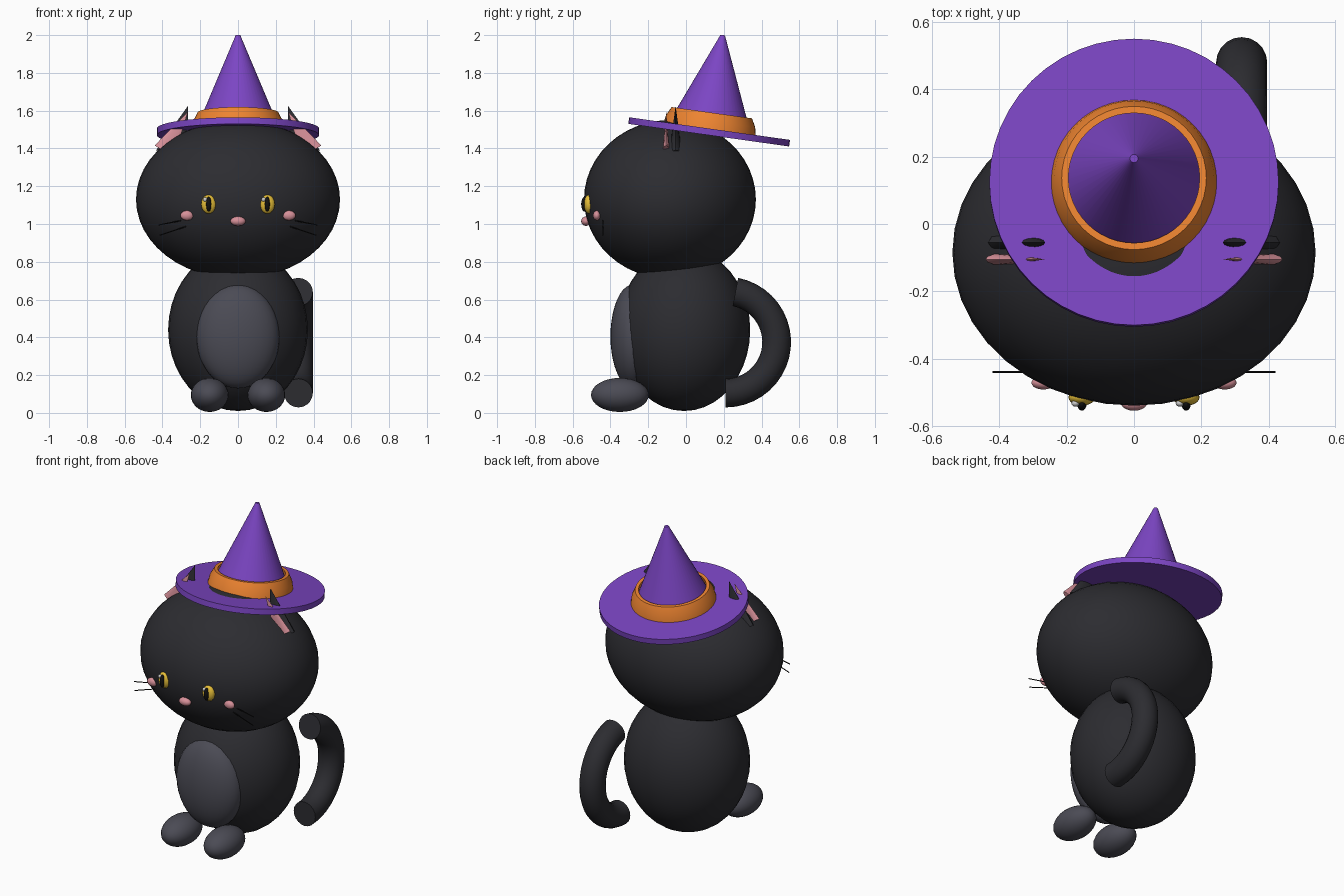
import bpy, bmesh, math
from mathutils import Vector, Matrix

if "Cube" in bpy.data.objects:
    bpy.data.objects.remove(bpy.data.objects["Cube"])


def material(name, rgb):
    m = bpy.data.materials.new(name)
    m.diffuse_color = (*rgb, 1)
    m.use_nodes = True
    m.node_tree.nodes["Principled BSDF"].inputs["Base Color"].default_value = m.diffuse_color
    return m


BLACK = material("black_fur", (0.025, 0.025, 0.03))
GREY = material("grey_fur", (0.07, 0.07, 0.09))
PINK = material("pink", (0.68, 0.28, 0.32))
YELLOW = material("yellow", (0.8, 0.52, 0.04))
DARK = material("pupil_black", (0.006, 0.006, 0.006))
WHITE = material("white", (0.9, 0.9, 0.9))
PURPLE = material("purple_felt", (0.2, 0.06, 0.55))
ORANGE = material("orange_ribbon", (0.85, 0.23, 0.03))


def finish(bm, name, mat, angle=40):
    bmesh.ops.recalc_face_normals(bm, faces=bm.faces)
    me = bpy.data.meshes.new(name)
    bm.to_mesh(me)
    bm.free()
    ob = bpy.data.objects.new(name, me)
    bpy.context.collection.objects.link(ob)
    me.materials.append(mat)
    bpy.ops.object.select_all(action='DESELECT')
    ob.select_set(True)
    bpy.context.view_layer.objects.active = ob
    bpy.ops.object.shade_smooth_by_angle(angle=math.radians(angle))
    return ob


def ellipsoid(name, centre, radii, mat, seg=32, rings=20):
    bm = bmesh.new()
    bmesh.ops.create_uvsphere(bm, u_segments=seg, v_segments=rings, radius=1)
    bmesh.ops.transform(bm, verts=bm.verts,
                        matrix=Matrix.Translation(centre) @ Matrix.Diagonal((*radii, 1)))
    return finish(bm, name, mat)


def cone(name, a, b, r1, r2, mat, flat=1.0, seg=12):
    """Cone or rod from a to b, squashed in depth by flat."""
    a, b = Vector(a), Vector(b)
    axis = (b - a).normalized()
    depth = Vector((0, 1, 0))
    side = depth.cross(axis).normalized()
    rot = Matrix((side, depth * flat, axis)).transposed().to_4x4()
    bm = bmesh.new()
    bmesh.ops.create_cone(bm, cap_ends=True, segments=seg, radius1=r1, radius2=r2,
                          depth=(b - a).length)
    bmesh.ops.transform(bm, verts=bm.verts, matrix=Matrix.Translation((a + b) / 2) @ rot)
    return finish(bm, name, mat)


def lathe(name, profile, mat, matrix, seg=48):
    """Revolve a closed (radius, height) profile."""
    bm = bmesh.new()
    rings = [[bm.verts.new((r * math.cos(2 * math.pi * i / seg),
                            r * math.sin(2 * math.pi * i / seg), h)) for i in range(seg)]
             for r, h in profile]
    for k in range(len(rings)):
        p, q = rings[k], rings[(k + 1) % len(rings)]
        for i in range(seg):
            j = (i + 1) % seg
            bm.faces.new((p[i], p[j], q[j], q[i]))
    bmesh.ops.transform(bm, verts=bm.verts, matrix=matrix)
    return finish(bm, name, mat)


# Body, belly and head
ellipsoid("body", (0, -0.01, 0.44), (0.37, 0.35, 0.43), BLACK)
ellipsoid("belly", (0, -0.28, 0.405), (0.22, 0.12, 0.275), GREY)
ellipsoid("head", (0, -0.085, 1.13), (0.54, 0.455, 0.42), BLACK, 40, 24)
ellipsoid("nose", (0, -0.53, 1.015), (0.04, 0.025, 0.025), PINK, 20, 12)

# Paired parts
for s, side in ((-1, "left"), (1, "right")):
    ellipsoid(f"foot_{side}", (s * 0.15, -0.35, 0.095), (0.1, 0.153, 0.09), GREY, 24, 16)
    ellipsoid(f"eye_{side}", (s * 0.155, -0.515, 1.105), (0.04, 0.025, 0.05), YELLOW, 20, 12)
    ellipsoid(f"pupil_{side}", (s * 0.155, -0.535, 1.105), (0.014, 0.02, 0.04), DARK, 16, 10)
    ellipsoid(f"eye_glint_{side}", (s * 0.155 - 0.019, -0.533, 1.13),
              (0.012, 0.01, 0.012), WHITE, 12, 8)
    ellipsoid(f"cheek_{side}", (s * 0.27, -0.472, 1.045), (0.035, 0.02, 0.026), PINK, 20, 12)
    cone(f"ear_{side}", (s * 0.348, -0.055, 1.363), (s * 0.265, -0.055, 1.625),
         0.09, 0, BLACK, 0.4)
    cone(f"inner_ear_{side}", (s * 0.39, -0.105, 1.385), (s * 0.265, -0.105, 1.595),
         0.06, 0, PINK, 0.3)
    for n, (z0, x1, z1) in enumerate(((1.028, 0.42, 0.995), (0.995, 0.415, 0.94))):
        cone(f"whisker_{side}_{n + 1}", (s * 0.25, -0.44, z0), (s * x1, -0.44, z1),
             0.003, 0.003, DARK, 1, 8)

# Tail: a tube swept along an arc, with flat ends
bm = bmesh.new()
steps, sides, prev = 20, 20, None
for k in range(steps + 1):
    t = math.radians(-90 + 169 * k / steps)
    ring = []
    for i in range(sides):
        a = 2 * math.pi * i / sides
        r = 0.27 + 0.076 * math.cos(a)
        ring.append(bm.verts.new((0.32 + 0.076 * math.sin(a),
                                  0.21 + r * math.cos(t), 0.375 + r * math.sin(t))))
    if prev:
        for i in range(sides):
            j = (i + 1) % sides
            bm.faces.new((prev[i], prev[j], ring[j], ring[i]))
    if k in (0, steps):
        bm.faces.new(ring)
    prev = ring
finish(bm, "tail", BLACK)

# Hat, tipped backwards
hat = Matrix.Translation((0, 0.125, 1.505)) @ Matrix.Rotation(math.radians(-8), 4, 'X')


def hat_cone(name, r1, r2, z0, z1, mat):
    bm = bmesh.new()
    bmesh.ops.create_cone(bm, cap_ends=True, segments=48, radius1=r1, radius2=r2, depth=z1 - z0)
    bmesh.ops.transform(bm, verts=bm.verts,
                        matrix=hat @ Matrix.Translation((0, 0, (z0 + z1) / 2)))
    return finish(bm, name, mat)


hat_cone("hat_brim", 0.43, 0.43, -0.035, 0, PURPLE)
hat_cone("hat_crown", 0.225, 0.012, -0.01, 0.5, PURPLE)
lathe("hat_band", [(0.247, -0.005), (0.238, 0.04), (0.215, 0.085), (0.195, 0.085), (0.215, -0.005)],
      ORANGE, hat)
